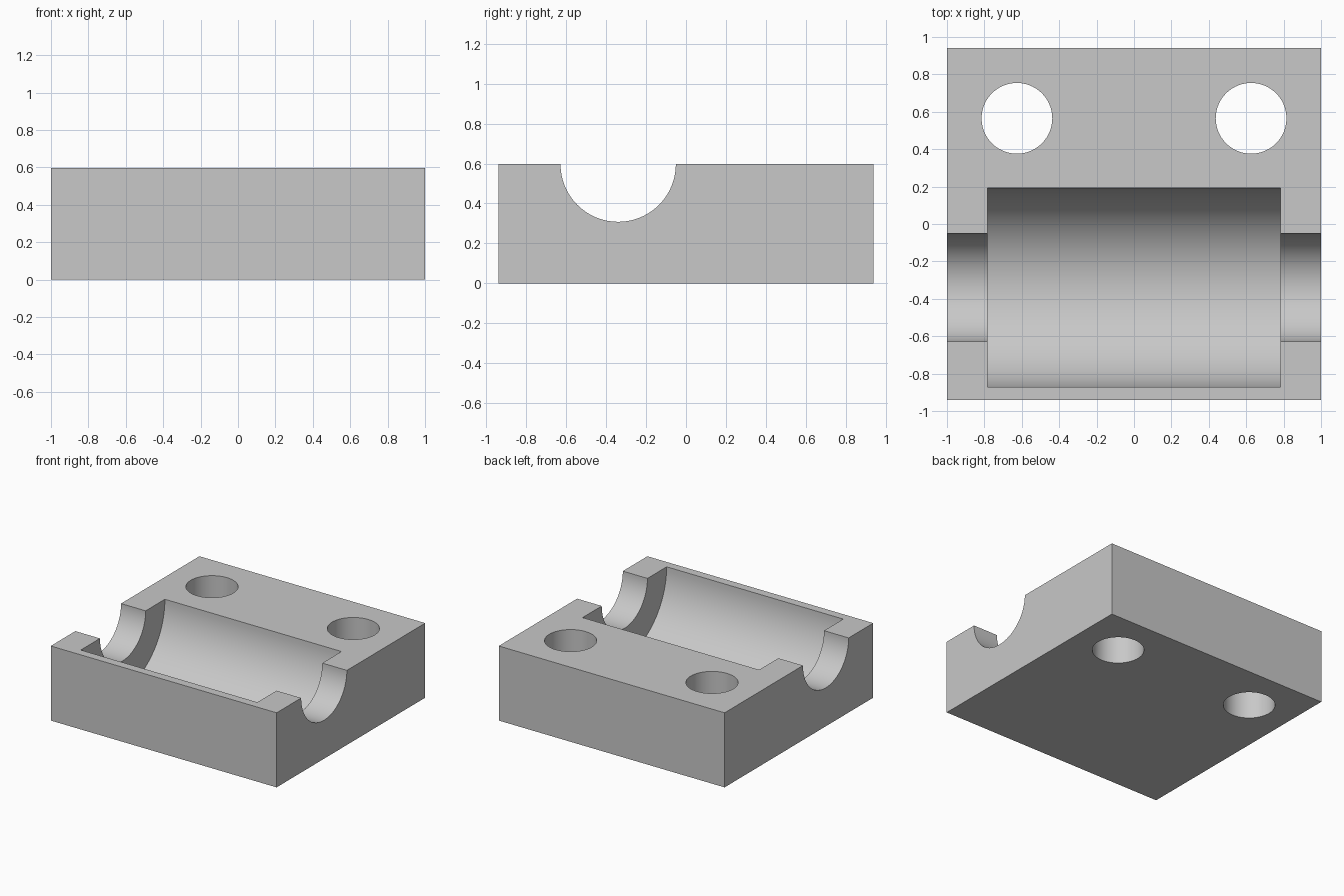
import bpy
import bmesh
from math import radians
from mathutils import Matrix, Vector

HEIGHT = 0.597
HALF_DEPTH = 0.94
GROOVE_Y = -0.34

cube = bpy.data.objects.get("Cube")
if cube:
    bpy.data.objects.remove(cube, do_unlink=True)

grey = bpy.data.materials.new("plain grey")
grey.use_nodes = True
grey.diffuse_color = (0.58, 0.58, 0.58, 1)
grey.node_tree.nodes["Principled BSDF"].inputs["Base Color"].default_value = grey.diffuse_color


def add_object(name, bm):
    mesh = bpy.data.meshes.new(name)
    bm.to_mesh(mesh)
    bm.free()
    mesh.materials.append(grey)
    obj = bpy.data.objects.new(name, mesh)
    bpy.context.collection.objects.link(obj)
    return obj


def cylinder(name, centre, radius, length, axis):
    bm = bmesh.new()
    turn = Matrix.Rotation(radians(90), 4, "Y") if axis == "X" else Matrix()
    bmesh.ops.create_cone(bm, cap_ends=True, segments=96, radius1=radius, radius2=radius,
                          depth=length, matrix=Matrix.Translation(centre) @ turn)
    return add_object(name, bm)


# Solid block
bm = bmesh.new()
bmesh.ops.create_cube(bm, size=1)
bmesh.ops.scale(bm, vec=(2, 2 * HALF_DEPTH, HEIGHT), verts=bm.verts)
bmesh.ops.translate(bm, vec=(0, 0, HEIGHT / 2), verts=bm.verts)
block = add_object("bearing_block", bm)

# Wide bearing pocket, narrower shaft groove and two bolt holes
axis_point = Vector((0, GROOVE_Y, HEIGHT))
cutters = [
    cylinder("pocket_cutter", axis_point, 0.532, 1.564, "X"),
    cylinder("shaft_cutter", axis_point, 0.289, 2.4, "X"),
]
for side, label in ((-1, "right"), (1, "left")):
    centre = Vector((side * 0.626, 0.565, HEIGHT / 2))
    cutters.append(cylinder(label + "_bolt_hole_cutter", centre, 0.189, 1, "Z"))

# Apply the cuts, then remove the cutters
bpy.ops.object.select_all(action="DESELECT")
bpy.context.view_layer.objects.active = block
block.select_set(True)
for cutter in cutters:
    cutter.hide_render = True
    cut = block.modifiers.new(cutter.name, "BOOLEAN")
    cut.operation = "DIFFERENCE"
    cut.solver = "EXACT"
    cut.object = cutter
    bpy.ops.object.modifier_apply(modifier=cut.name)
    bpy.data.objects.remove(cutter, do_unlink=True)

# Smooth curved walls with crisp rims
bpy.ops.object.shade_smooth_by_angle(angle=radians(30))
